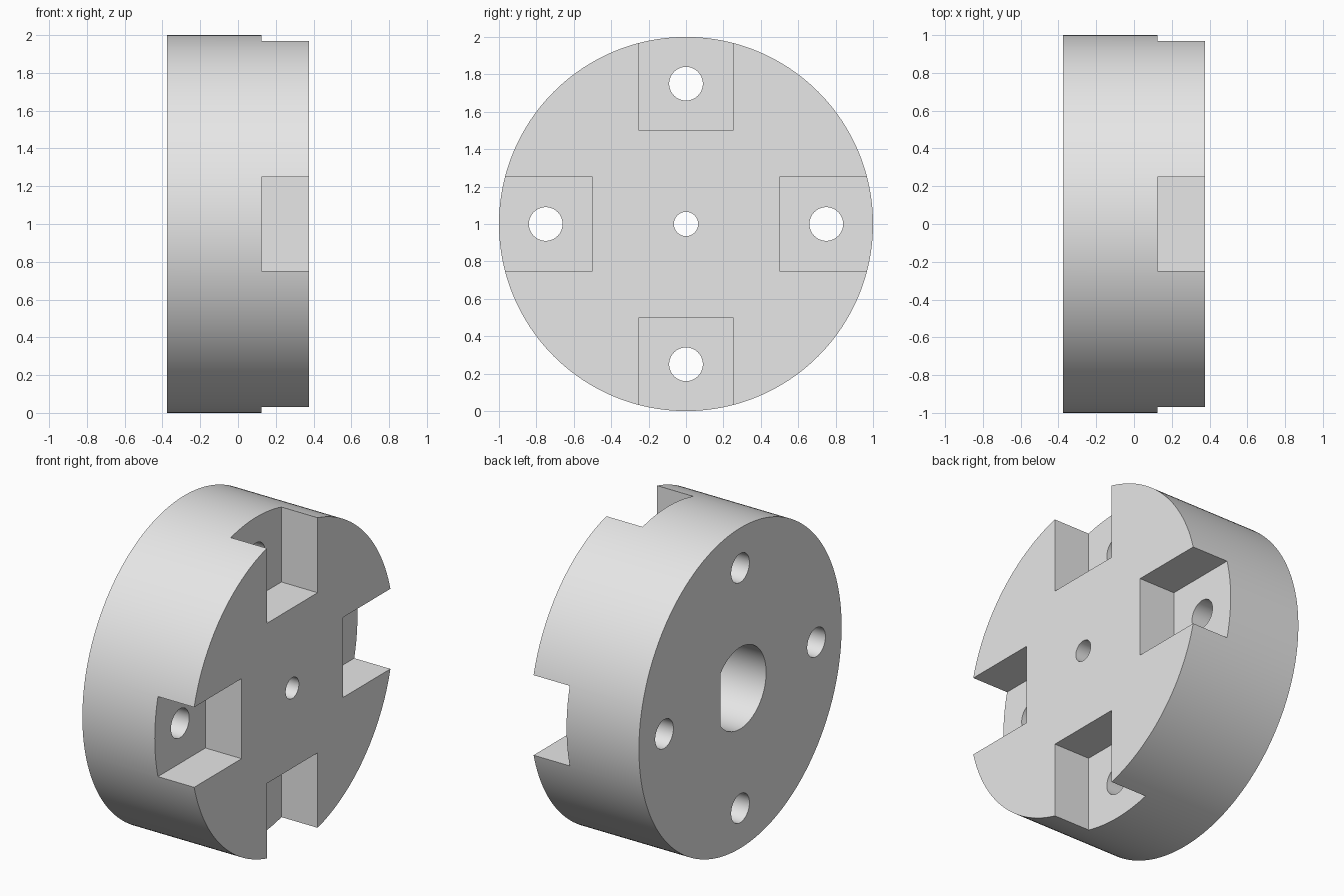
import bpy
import bmesh
from math import sin, cos, pi, acos
from mathutils import Matrix

cube = bpy.data.objects.get("Cube")
if cube:
    bpy.data.objects.remove(cube, do_unlink=True)

HALF = 0.375      # half thickness of the disc, which lies along x
FLOOR = 0.125     # x of the notch floors
OVER = 0.1        # how far cutters reach past the surface

grey = bpy.data.materials.new("plain grey")
grey.use_nodes = True
grey.diffuse_color = (0.8, 0.8, 0.8, 1)
grey.node_tree.nodes["Principled BSDF"].inputs["Base Color"].default_value = (0.8, 0.8, 0.8, 1)


def arc(radius, y=0, z=0, start=0, end=2 * pi, steps=64):
    """Points (y, z) along an arc; a full turn leaves out the repeated end."""
    full = end - start > 2 * pi - 0.001
    count = steps if full else steps + 1
    return [(y + radius * cos(start + (end - start) * i / steps),
             z + radius * sin(start + (end - start) * i / steps)) for i in range(count)]


def prism(name, outline, x0, x1, turn=0):
    """Extrude a (y, z) outline along x, turned about the disc's axis."""
    bm = bmesh.new()
    face = bm.faces.new([bm.verts.new((x0, y, z)) for y, z in outline])
    extruded = bmesh.ops.extrude_face_region(bm, geom=[face])["geom"]
    moved = [v for v in extruded if isinstance(v, bmesh.types.BMVert)]
    bmesh.ops.translate(bm, verts=moved, vec=(x1 - x0, 0, 0))
    bmesh.ops.recalc_face_normals(bm, faces=bm.faces)
    bm.transform(Matrix.Translation((0, 0, 1)) @ Matrix.Rotation(turn, 4, 'X'))
    mesh = bpy.data.meshes.new(name)
    bm.to_mesh(mesh)
    bm.free()
    mesh.materials.append(grey)
    obj = bpy.data.objects.new(name, mesh)
    bpy.context.collection.objects.link(obj)
    return obj


# Round hub body
hub = prism("coupling_hub", arc(1, steps=192), -HALF, HALF)

# Four edge notches, each with a bolt hole through its floor
cutters = []
notch = [(0.5, -0.25), (1.2, -0.25), (1.2, 0.25), (0.5, 0.25)]
for i in range(4):
    turn = i * pi / 2
    cutters.append(prism("notch_cutter", notch, FLOOR, HALF + OVER, turn))
    cutters.append(prism("bolt_hole_cutter", arc(0.09, y=0.75), -HALF - OVER, HALF, turn))

# D-shaped shaft bore in the back, flat towards +y, and a small centre hole
flat = acos(0.196 / 0.255)
cutters.append(prism("shaft_bore_cutter", arc(0.255, start=flat, end=2 * pi - flat),
                     -HALF - OVER, FLOOR))
cutters.append(prism("centre_hole_cutter", arc(0.065), -HALF / 2, HALF + OVER))

# Cut every opening, then drop the cutters
bpy.ops.object.select_all(action='DESELECT')
hub.select_set(True)
bpy.context.view_layer.objects.active = hub
for cutter in cutters:
    cutter.hide_render = True
    mod = hub.modifiers.new(cutter.name, 'BOOLEAN')
    mod.operation = 'DIFFERENCE'
    mod.solver = 'EXACT'
    mod.object = cutter
    bpy.ops.object.modifier_apply(modifier=mod.name)
    bpy.data.objects.remove(cutter, do_unlink=True)

bpy.ops.object.shade_smooth_by_angle(angle=pi / 6)
